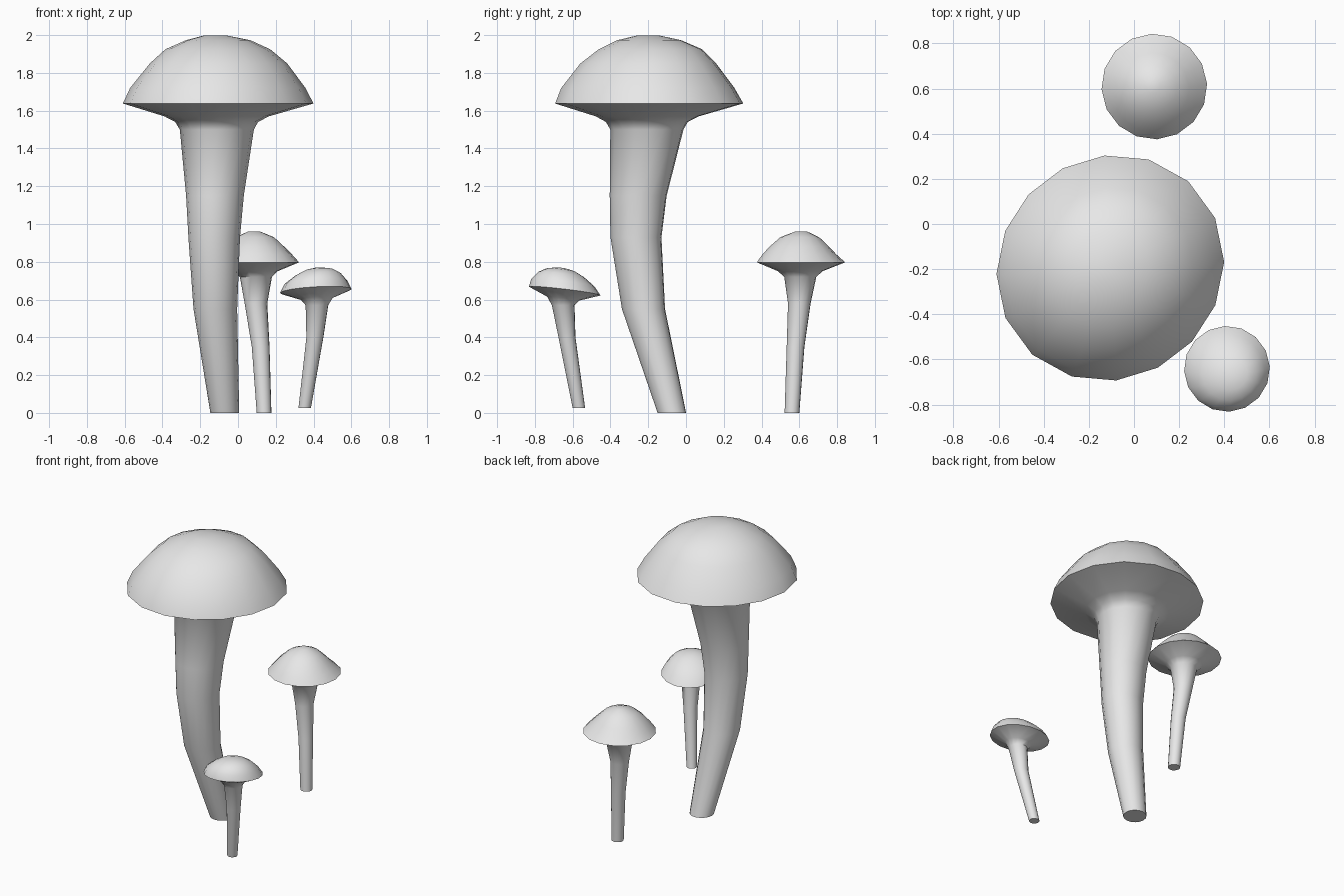
import bpy
import bmesh
from math import sin, cos, pi, radians

cube = bpy.data.objects.get("Cube")
if cube:
    bpy.data.objects.remove(cube)

SIDES = 16

# Single plain grey
grey = bpy.data.materials.new("mushroom_grey")
grey.use_nodes = True
GREY = (0.8, 0.8, 0.8, 1)
grey.diffuse_color = GREY
grey.node_tree.nodes["Principled BSDF"].inputs["Base Color"].default_value = GREY


def loft(name, rings, tilt=(0, 0), skew=0.0, tilt_from=0.0):
    """Skin rings of (x, y, z, radius), closing both ends."""
    bm = bmesh.new()
    loops = []
    for x, y, z, r in rings:
        loop = []
        for i in range(SIDES):
            a = 2 * pi * i / SIDES + radians(3)
            k = r * (1 + skew * cos(2 * (a - radians(42))))
            dx, dy = k * cos(a), k * sin(a)
            dz = tilt[0] * dx + tilt[1] * dy if z > tilt_from else 0
            loop.append(bm.verts.new((x + dx, y + dy, z + dz)))
        loops.append(loop)
    for low, high in zip(loops, loops[1:]):
        for i in range(SIDES):
            j = (i + 1) % SIDES
            bm.faces.new((low[i], low[j], high[j], high[i]))
    return bm, loops, name


def finish(bm, name):
    mesh = bpy.data.meshes.new(name)
    bm.to_mesh(mesh)
    bm.free()
    mesh.materials.append(grey)
    ob = bpy.data.objects.new(name, mesh)
    bpy.context.collection.objects.link(ob)
    bpy.ops.object.select_all(action='DESELECT')
    ob.select_set(True)
    bpy.context.view_layer.objects.active = ob
    bpy.ops.object.shade_smooth_by_angle(angle=radians(40))


def mushroom(name, stem, rim, cap, **shape):
    """Stem flares out to the rim; the cap domes up from the same rim."""
    tilt = shape.get("tilt", (0, 0))
    start = shape.get("tilt_from", 0)
    skew = shape.get("skew", 0)
    bm, loops, _ = loft(name, stem + [rim], tilt, skew, start)
    bm.faces.new(reversed(loops[0]))
    finish(bm, name + "_stem")
    bm, loops, _ = loft(name, [rim] + cap, tilt, skew, start)
    bm.faces.new(loops[-1])
    finish(bm, name + "_cap")


# Large mushroom
mushroom(
    "large",
    stem=[(-.07, -.075, 0, .076), (-.12, -.225, .55, .115),
          (-.126, -.265, .93, .136), (-.122, -.253, 1.15, .152),
          (-.112, -.207, 1.5, .195), (-.113, -.207, 1.54, .218),
          (-.113, -.205, 1.57, .275)],
    rim=(-.105, -.195, 1.638, .502),
    cap=[(-.107, -.202, 1.72, .462), (-.103, -.2, 1.85, .362),
         (-.107, -.188, 1.925, .276), (-.105, -.195, 1.973, .17),
         (-.12, -.2, 1.998, .06)],
    skew=.03)

# Medium mushroom behind
mushroom(
    "medium",
    stem=[(.138, .561, 0, .039), (.12, .58, .35, .047),
          (.095, .6, .58, .06), (.095, .605, .72, .085),
          (.092, .605, .75, .118)],
    rim=(.09, .609, .797, .234),
    cap=[(.09, .6, .84, .195), (.087, .6, .88, .158),
         (.088, .602, .93, .103), (.085, .61, .961, .03)])

# Small mushroom in front, with a leaning cap
mushroom(
    "small",
    stem=[(.353, -.567, .025, .033), (.407, -.63, .4, .045),
          (.418, -.65, .57, .06), (.416, -.65, .605, .085)],
    rim=(.412, -.642, .645, .19),
    cap=[(.413, -.652, .69, .167), (.424, -.66, .732, .122),
         (.428, -.661, .757, .075), (.424, -.66, .767, .025)],
    tilt=(.055, -.12), tilt_from=.6)
